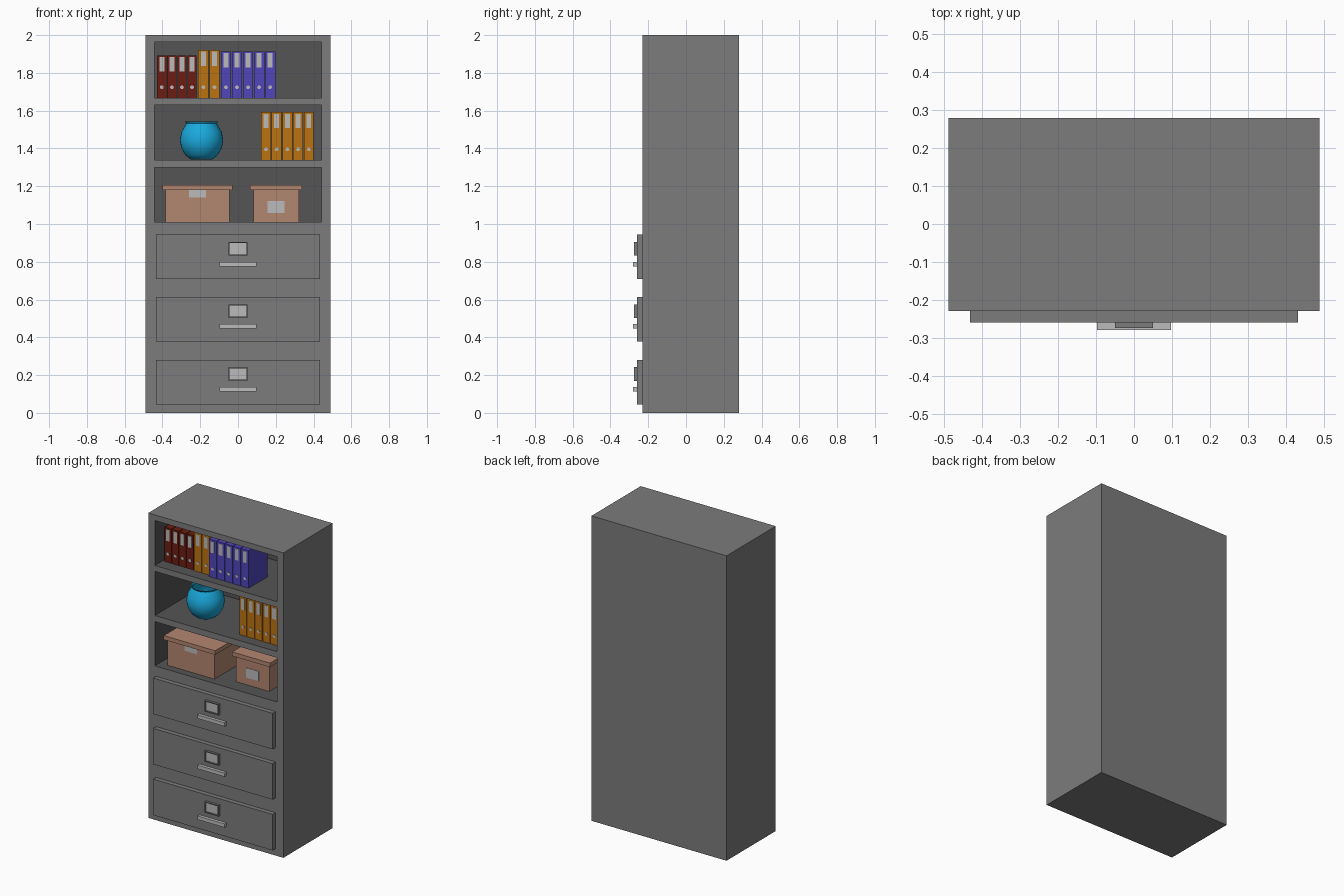
import bpy, bmesh, math
from mathutils import Vector

if "Cube" in bpy.data.objects:
    bpy.data.objects.remove(bpy.data.objects["Cube"])


def material(name, r, g, b):
    m = bpy.data.materials.new(name)
    m.diffuse_color = (r, g, b, 1)
    m.use_nodes = True
    m.node_tree.nodes["Principled BSDF"].inputs["Base Color"].default_value = m.diffuse_color
    return m


METAL = material("cabinet_grey", .2, .2, .2)
INNER = material("interior_grey", .09, .09, .09)
PALE = material("pale_grey", .5, .5, .5)
RED = material("dark_red", .15, .012, .006)
ORANGE = material("orange", .5, .17, .005)
BLUE = material("blue", .08, .06, .5)
VASE = material("vase_blue", .01, .4, .72)
CARD = material("cardboard", .45, .24, .16)


def finish(name, bm, *mats):
    me = bpy.data.meshes.new(name)
    bmesh.ops.recalc_face_normals(bm, faces=bm.faces)
    bm.to_mesh(me)
    bm.free()
    for m in mats:
        me.materials.append(m)
    ob = bpy.data.objects.new(name, me)
    bpy.context.collection.objects.link(ob)
    return ob


def box_bm(x, y, z):
    """Box from (min, max) pairs."""
    bm = bmesh.new()
    bmesh.ops.create_cube(bm, size=1)
    for v in bm.verts:
        v.co = [a[0] if c < 0 else a[1] for a, c in zip((x, y, z), v.co)]
    return bm


def box(name, x, y, z, mat):
    return finish(name, box_bm(x, y, z), mat)


def recess(bm, x_cuts, z_cuts, test, depth):
    """Cut the front face into a grid and push the chosen cells inward."""
    front = min(v.co.y for v in bm.verts)

    def front_faces():
        return [f for f in bm.faces if abs(f.calc_center_median().y - front) < 1e-5]

    cuts = [(0, c) for c in x_cuts] + [(2, c) for c in z_cuts]
    for axis, c in cuts:
        n = Vector((axis == 0, 0, axis == 2))
        fs = front_faces()
        geom = fs + list({e for f in fs for e in f.edges}) + list({v for f in fs for v in f.verts})
        bmesh.ops.bisect_plane(bm, geom=geom, plane_co=n * c, plane_no=n)
    cells = [f for f in front_faces() if test(f.calc_center_median())]
    caps = bmesh.ops.extrude_discrete_faces(bm, faces=cells)["faces"]
    bmesh.ops.translate(bm, verts=list({v for f in caps for v in f.verts}), vec=(0, depth, 0))
    return caps


# Carcass with three open shelves
W, FRONT, BACK = .443, -.23, .28
shelves = [(1.01, 1.30), (1.34, 1.63), (1.668, 1.963)]
bm = box_bm((-.49, .49), (FRONT, BACK), (0, 2))
caps = recess(bm, (-W, W), [z for s in shelves for z in s],
              lambda c: abs(c.x) < W and any(a < c.z < b for a, b in shelves), .47)
for cap in caps:
    cap.material_index = 1
    for e in cap.edges:
        for f in e.link_faces:
            f.material_index = 1
finish("cabinet", bm, METAL, INNER)

# Drawers with label holders and bar handles
for i, z in enumerate((.045, .378, .708)):
    n = f"drawer_{i + 1}"
    box(n + "_front", (-.433, .433), (-.26, FRONT), (z, z + .236), METAL)
    zl, zh, t = z + .125, z + .197, .006
    bm = box_bm((-.05, .05), (-.275, -.26), (zl, zh))
    for f in recess(bm, (-.05 + t, .05 - t), (zl + t, zh - t),
                    lambda c: abs(c.x) < .05 - t and zl + t < c.z < zh - t, .008):
        f.material_index = 1
    finish(n + "_label_holder", bm, METAL, PALE)
    box(n + "_handle", (-.098, .098), (-.28, -.26), (z + .068, z + .092), PALE)


# Ring binders with spine label and finger hole
def binders(name, x0, pitch, count, z0, top, y0, mat):
    for i in range(count):
        n, x = f"{name}_{i + 1}", x0 + i * pitch
        cx = x + pitch / 2
        box(n, (x + .002, x + pitch - .002), (y0, y0 + .195), (z0, top), mat)
        box(n + "_label", (cx - .013, cx + .013), (y0 - .002, y0 + .001),
            (top - .085, top - .01), PALE)
        bm = bmesh.new()
        bmesh.ops.create_cone(bm, cap_ends=True, segments=16, radius1=.01, radius2=.01, depth=.004)
        for v in bm.verts:
            v.co = (cx + v.co.x, y0 + v.co.z, z0 + .056 + v.co.y)
        finish(n + "_finger_hole", bm, PALE)


binders("red_binder", -.43, .0533, 4, 1.668, 1.893, -.15, RED)
binders("orange_binder", -.213, .059, 2, 1.668, 1.922, -.155, ORANGE)
binders("blue_binder", -.093, .0585, 5, 1.668, 1.914, -.172, BLUE)
binders("lower_orange_binder", .12, .0566, 5, 1.34, 1.592, -.16, ORANGE)

# Round vase, turned from a profile that runs up the outside and down inside
profile = [(0, 0), (.058, 0), (.085, .022), (.106, .058), (.115, .1), (.107, .145),
           (.085, .183), (.081, .19), (.088, .2), (.082, .2), (.075, .19),
           (.08, .18), (.1, .143), (.107, .1), (.098, .06), (.06, .015), (0, .01)]
bm = bmesh.new()
vs = [bm.verts.new((r, 0, z)) for r, z in profile]
es = [bm.edges.new(p) for p in zip(vs, vs[1:])]
bmesh.ops.spin(bm, geom=vs + es, cent=(0, 0, 0), axis=(0, 0, 1), angle=math.tau, steps=32)
bmesh.ops.remove_doubles(bm, verts=bm.verts, dist=1e-4)
vase = finish("vase", bm, VASE)
vase.location = (-.193, -.06, 1.342)
bpy.context.view_layer.objects.active = vase
vase.select_set(True)
bpy.ops.object.shade_smooth_by_angle(angle=math.radians(40))


# Cardboard boxes with overhanging lids
def carton(name, x, y, label_x, label_z):
    o = .017
    box(name, x, y, (1.01, 1.185), CARD)
    box(name + "_lid", (x[0] - o, x[1] + o), (y[0] - o, y[1] + o), (1.18, 1.207), CARD)
    box(name + "_label", label_x, (y[0] - .003, y[0] + .001), label_z, PALE)


carton("large_box", (-.384, -.045), (-.18, .13), (-.26, -.17), (1.14, 1.18))
carton("small_box", (.081, .322), (-.135, .13), (.155, .247), (1.058, 1.122))
